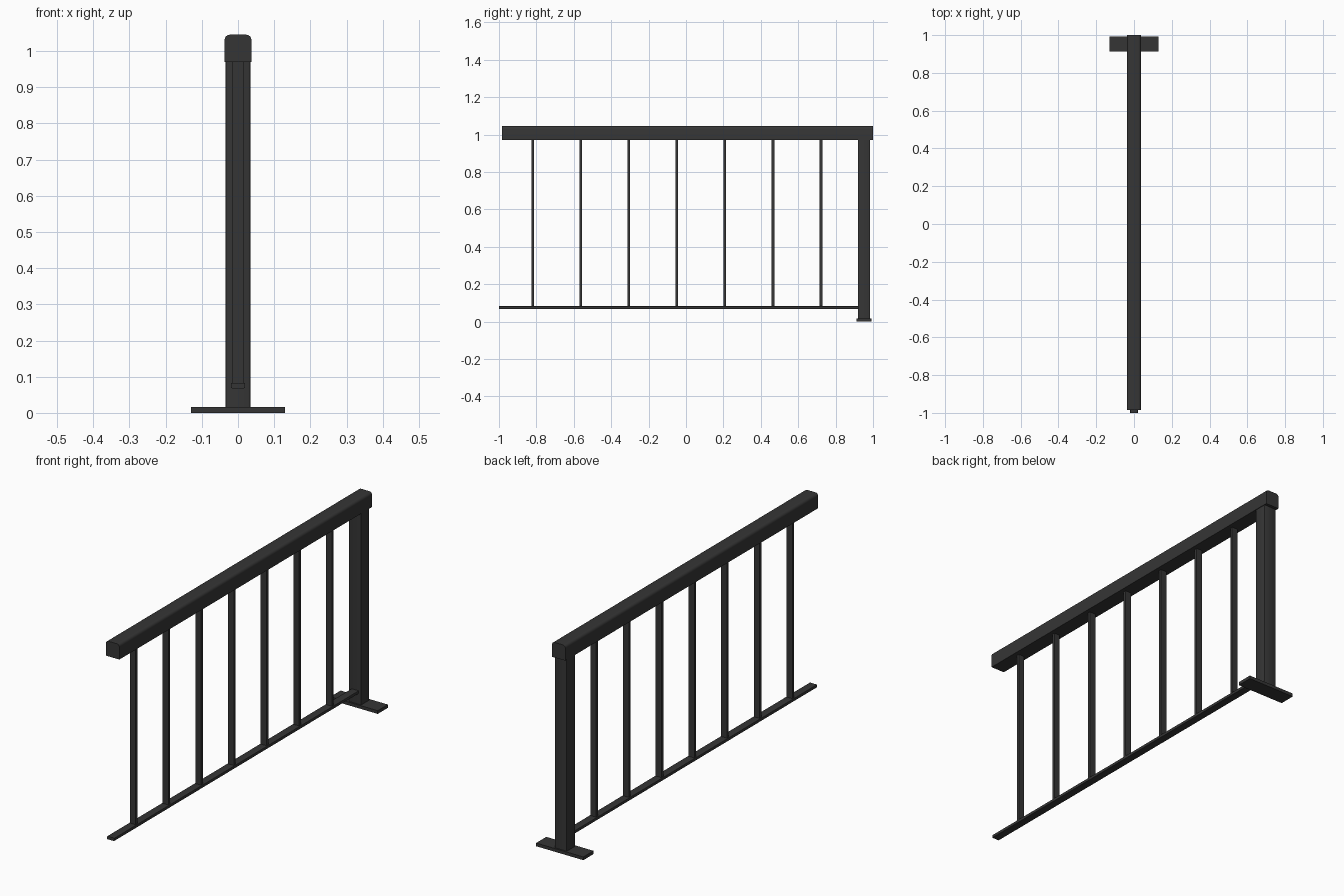
import bpy
import bmesh
import math

cube = bpy.data.objects.get("Cube")
if cube:
    bpy.data.objects.remove(cube, do_unlink=True)

# Dark painted metal
metal = bpy.data.materials.new("charcoal metal")
metal.use_nodes = True
colour = (0.036, 0.036, 0.036, 1)
metal.diffuse_color = colour
metal.node_tree.nodes["Principled BSDF"].inputs["Base Color"].default_value = colour


def box(name, low, high, bevel=0, segments=2, pick=None):
    """Box between two corners; bevels the edges chosen by pick(edge)."""
    bm = bmesh.new()
    bmesh.ops.create_cube(bm, size=1)
    for v in bm.verts:
        v.co = [a + (b - a) * (c + 0.5) for a, b, c in zip(low, high, v.co)]
    if bevel:
        edges = [e for e in bm.edges if pick(e)]
        bmesh.ops.bevel(bm, geom=edges, offset=bevel, segments=segments,
                        profile=0.5, affect='EDGES')
    mesh = bpy.data.meshes.new(name)
    bm.to_mesh(mesh)
    bm.free()
    mesh.materials.append(metal)
    obj = bpy.data.objects.new(name, mesh)
    bpy.context.collection.objects.link(obj)
    bpy.ops.object.select_all(action='DESELECT')
    obj.select_set(True)
    bpy.context.view_layer.objects.active = obj
    if bevel:
        bpy.ops.object.shade_smooth_by_angle(angle=math.radians(35))
    return obj


def along(axis):
    return lambda e: abs(e.verts[0].co[axis] - e.verts[1].co[axis]) > 0.5


def long_top(e):
    return along(1)(e) and e.verts[0].co.z > 1


# Handrail with rounded upper edges
box("handrail", (-0.037, -0.985, 0.97), (0.037, 1, 1.045), 0.014, 4, long_top)

# End post and its floor plate
box("end_post", (-0.034, 0.919, 0.01), (0.034, 0.985, 0.975), 0.004, 2, along(2))
box("foot_plate", (-0.13, 0.912, 0), (0.13, 0.992, 0.016))

# Lower rail
box("bottom_rail", (-0.02, -1, 0.068), (0.02, 0.922, 0.083), 0.003, 2, along(1))

# Evenly spaced balusters
for i in range(7):
    y = -0.82 + i * 0.257
    box(f"baluster_{i + 1}", (-0.016, y - 0.007, 0.078), (0.016, y + 0.007, 0.975))
